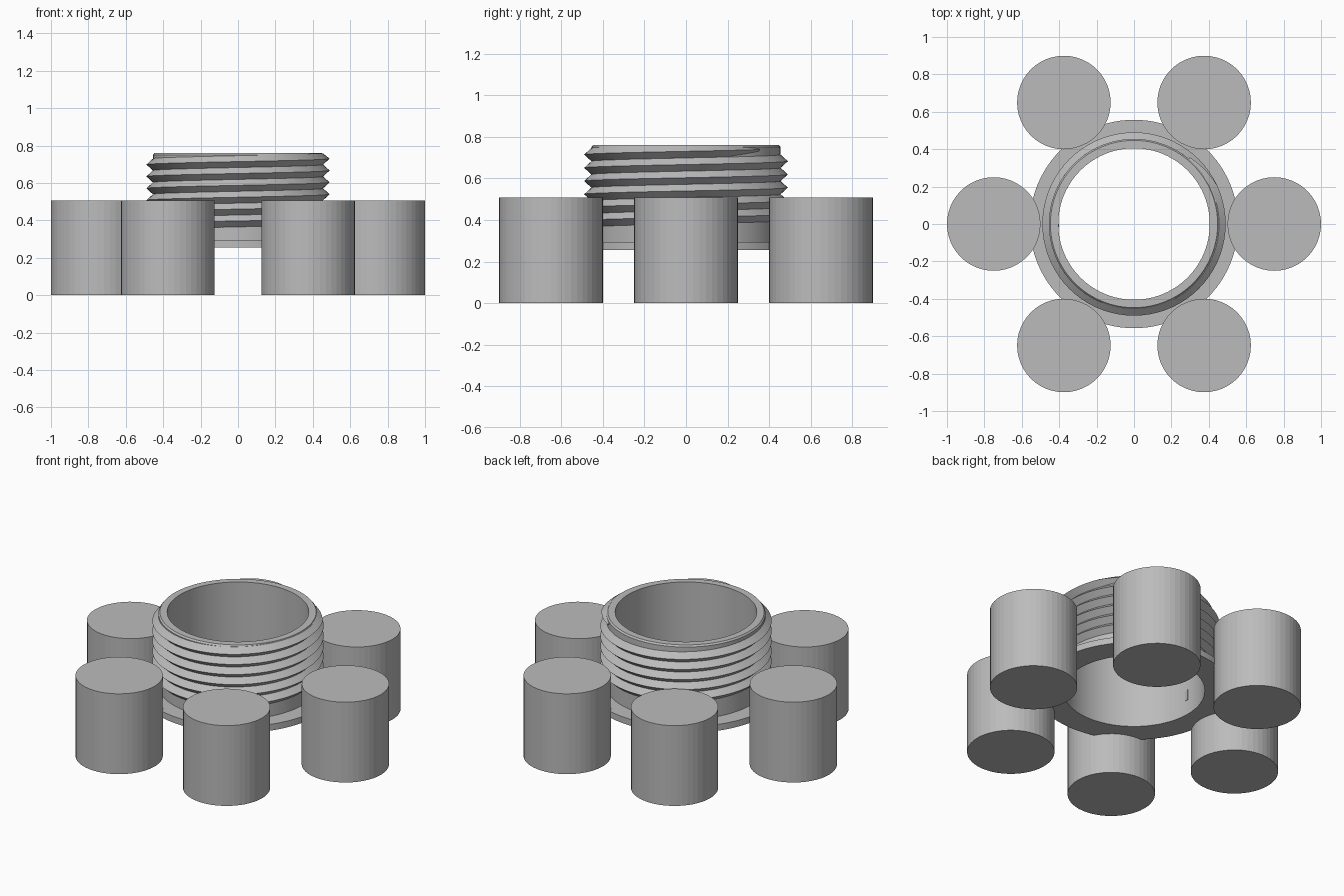
import bpy, math

if "Cube" in bpy.data.objects:
    bpy.data.objects.remove(bpy.data.objects["Cube"])

mat = bpy.data.materials.new("plain grey")
mat.diffuse_color = (0.5, 0.5, 0.5, 1)
mat.use_nodes = True
mat.node_tree.nodes["Principled BSDF"].inputs["Base Color"].default_value = mat.diffuse_color


def make(name, verts, faces, angle=25):
    me = bpy.data.meshes.new(name)
    me.from_pydata(verts, [], faces)
    me.materials.append(mat)
    ob = bpy.data.objects.new(name, me)
    bpy.context.collection.objects.link(ob)
    bpy.ops.object.select_all(action='DESELECT')
    ob.select_set(True)
    bpy.context.view_layer.objects.active = ob
    bpy.ops.object.shade_smooth_by_angle(angle=math.radians(angle))
    return ob


# six upright posts around the collar
for i in range(6):
    a = math.radians(60 * i)
    bpy.ops.mesh.primitive_cylinder_add(vertices=48, radius=0.25, depth=0.507,
        location=(0.75 * math.cos(a), 0.75 * math.sin(a), 0.2535))
    post = bpy.context.object
    post.name = f"post_{i + 1}"
    post.data.materials.append(mat)

# collar: open tube with a thin flange at its foot, revolved from a profile
profile = [(0.405, 0.255), (0.557, 0.255), (0.557, 0.295), (0.455, 0.295),
           (0.455, 0.75), (0.447, 0.76), (0.405, 0.76)]
N, P = 96, len(profile)
verts, faces = [], []
for i in range(N):
    a = 2 * math.pi * i / N
    verts += [(r * math.cos(a), r * math.sin(a), z) for r, z in profile]
    for j in range(P):
        k, n = (j + 1) % P, (i + 1) % N
        faces.append((i * P + j, n * P + j, n * P + k, i * P + k))
make("flanged_collar", verts, faces)

# helical thread: V section swept up the collar, sinking into the wall at both ends
pitch, start, end, step, lead = 0.0635, -1980, 50, 5, 25
half = pitch / 2
verts, faces = [], []
count = (end - start) // step + 1
for i in range(count):
    deg = start + i * step
    a = math.radians(deg)
    zc = 0.73 + pitch * deg / 360
    shift = -0.035 * max(0, 1 - (deg - start) / lead) - 0.025 * max(0, 1 - (end - deg) / lead)
    top = min(zc + half, 0.757)
    section = [(0.435, zc - half), (0.455, zc - half), (0.49, zc),
               (0.455, top), (0.435, top)]
    for r, z in section:
        r += shift
        verts.append((r * math.cos(a), r * math.sin(a), z))
    if i:
        p, q = (i - 1) * 5, i * 5
        for j in range(5):
            k = (j + 1) % 5
            faces.append((p + j, q + j, q + k, p + k))
faces.append((0, 1, 2, 3, 4))
faces.append(tuple(reversed(range((count - 1) * 5, count * 5))))
make("screw_thread", verts, faces)
